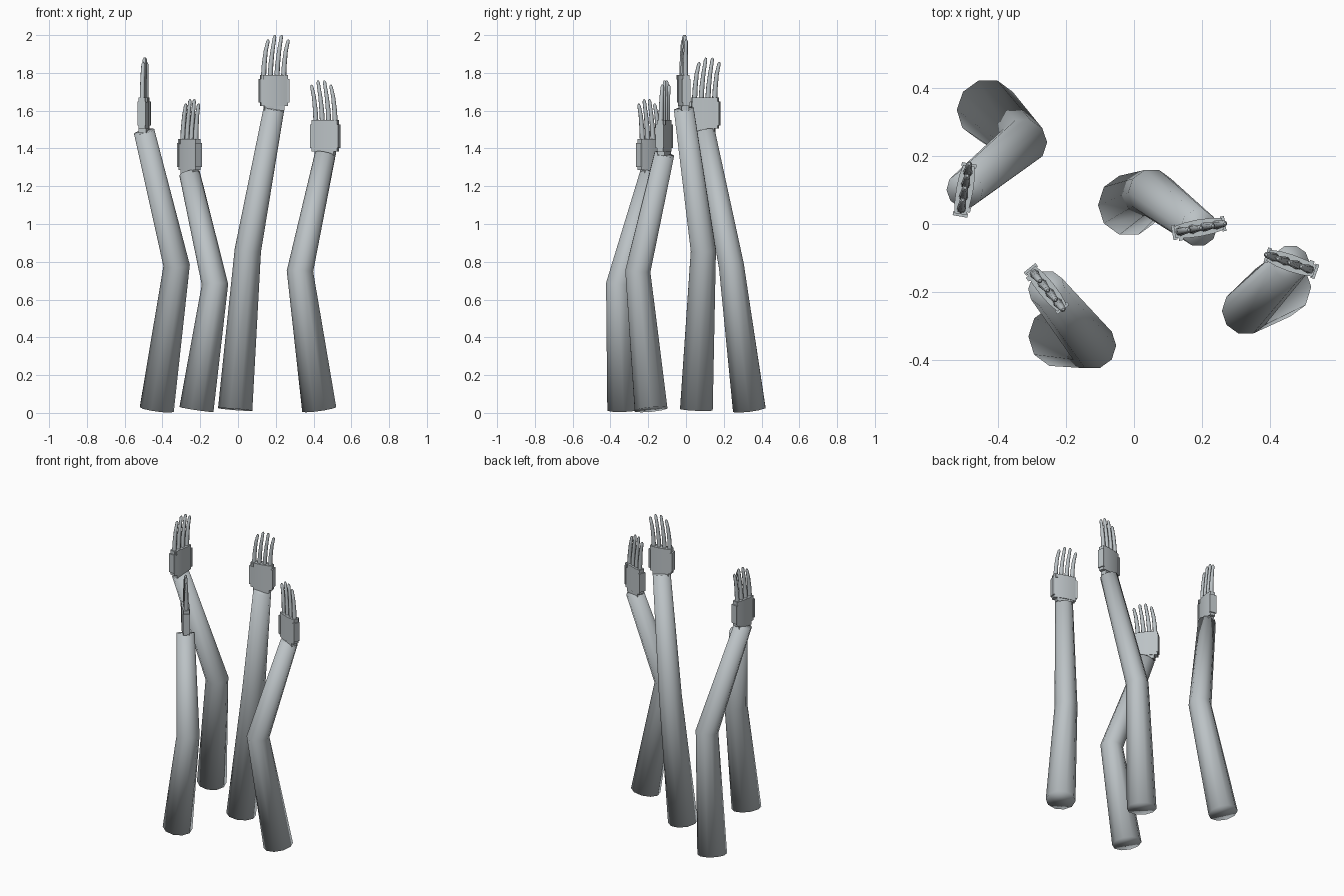
import bpy, bmesh, math
from mathutils import Vector, Matrix

cube = bpy.data.objects.get("Cube")
if cube:
    bpy.data.objects.remove(cube, do_unlink=True)

grey = bpy.data.materials.new("pale_grey")
grey.use_nodes = True
colour = (0.50, 0.54, 0.56, 1)
grey.diffuse_color = colour
grey.node_tree.nodes["Principled BSDF"].inputs["Base Color"].default_value = colour


def finish(bm, name, angle=None, matrix=None):
    """Turn a bmesh into a named, shaded object."""
    bmesh.ops.recalc_face_normals(bm, faces=bm.faces)
    mesh = bpy.data.meshes.new(name)
    bm.to_mesh(mesh)
    bm.free()
    mesh.materials.append(grey)
    ob = bpy.data.objects.new(name, mesh)
    bpy.context.collection.objects.link(ob)
    if matrix:
        ob.matrix_world = matrix
    bpy.ops.object.select_all(action='DESELECT')
    ob.select_set(True)
    bpy.context.view_layer.objects.active = ob
    if angle is None:
        bpy.ops.object.shade_smooth()
    else:
        bpy.ops.object.shade_smooth_by_angle(angle=math.radians(angle))
    return ob


def add_tube(bm, points, radii, sides):
    """Capped tube whose rings follow a path."""
    points = [Vector(p) for p in points]
    last = len(points) - 1
    rings = []
    for i, (p, r) in enumerate(zip(points, radii)):
        before = (p - points[i - 1]).normalized() if i else Vector()
        after = (points[i + 1] - p).normalized() if i < last else Vector()
        t = (before + after).normalized()
        u = Vector((0, 1, 0)).cross(t).normalized()
        v = t.cross(u)
        ring = []
        for k in range(sides):
            a = math.tau * k / sides
            ring.append(bm.verts.new(p + r * (math.cos(a) * u + math.sin(a) * v)))
        rings.append(ring)
    for low, high in zip(rings, rings[1:]):
        for k in range(sides):
            n = (k + 1) % sides
            bm.faces.new((low[k], low[n], high[n], high[k]))
    bm.faces.new(rings[0][::-1])
    bm.faces.new(rings[-1])


def add_box(bm, centre, size):
    m = Matrix.Translation(centre) @ Matrix.Diagonal((*size, 1))
    bmesh.ops.create_cube(bm, size=1, matrix=m)


def make_hand(name, place):
    # Palm: slightly bulging slab made from a lens-like outline
    bm = bmesh.new()
    half = [(-0.072, 0.017), (-0.04, 0.023), (0, 0.025), (0.04, 0.023), (0.072, 0.017)]
    outline = [(x, -y) for x, y in half] + half[::-1]
    base = bm.faces.new([bm.verts.new((x, y, 0.015)) for x, y in outline])
    top = bmesh.ops.extrude_face_region(bm, geom=[base])["geom"]
    bmesh.ops.translate(bm, vec=(0, 0, 0.165),
                        verts=[g for g in top if isinstance(g, bmesh.types.BMVert)])
    finish(bm, name + "_palm", 30, place)

    # Side plates, wrist block and thumb stub
    bm = bmesh.new()
    for side in (-1, 1):
        add_box(bm, (side * 0.073, 0, 0.095), (0.012, 0.044, 0.125))
    add_box(bm, (0, 0, 0.007), (0.105, 0.04, 0.03))
    add_box(bm, (-0.056, -0.021, 0.167), (0.014, 0.012, 0.026))
    finish(bm, name + "_palm_fittings", 30, place)

    # Four tapering fingers leaning to one side
    bm = bmesh.new()
    for i in range(4):
        x = -0.056 + 0.036 * i
        tip = 0.39 if i in (1, 2) else 0.367
        path = [(x, 0, 0.165), (x + 0.004, 0, 0.235),
                (x + 0.012, 0, 0.305), (x + 0.024, 0, tip - 0.01), (x + 0.026, 0, tip)]
        add_tube(bm, path, (0.014, 0.013, 0.011, 0.009, 0.004), 8)
    finish(bm, name + "_fingers", 50, place)


# Each arm: base, elbow, wrist end, hand turn in degrees
arms = {
    "back_right_arm": ((-0.43, 0.335, 0.018), (-0.325, 0.24, 0.78), (-0.497, 0.1, 1.49), 80),
    "front_right_arm": ((-0.22, -0.33, 0.018), (-0.122, -0.357, 0.68), (-0.257, -0.19, 1.27), -51),
    "middle_arm": ((-0.015, 0.055, 0.018), (0.052, 0.092, 0.86), (0.19, -0.012, 1.61), 10),
    "left_arm": ((0.43, -0.185, 0.018), (0.328, -0.255, 0.75), (0.462, -0.115, 1.37), 161),
}
for name, (base, elbow, end, turn) in arms.items():
    bm = bmesh.new()
    add_tube(bm, (base, elbow, end), (0.091, 0.07, 0.055), 10)
    finish(bm, name)
    place = Matrix.Translation(end) @ Matrix.Rotation(math.radians(turn), 4, 'Z')
    make_hand(name + "_hand", place)
